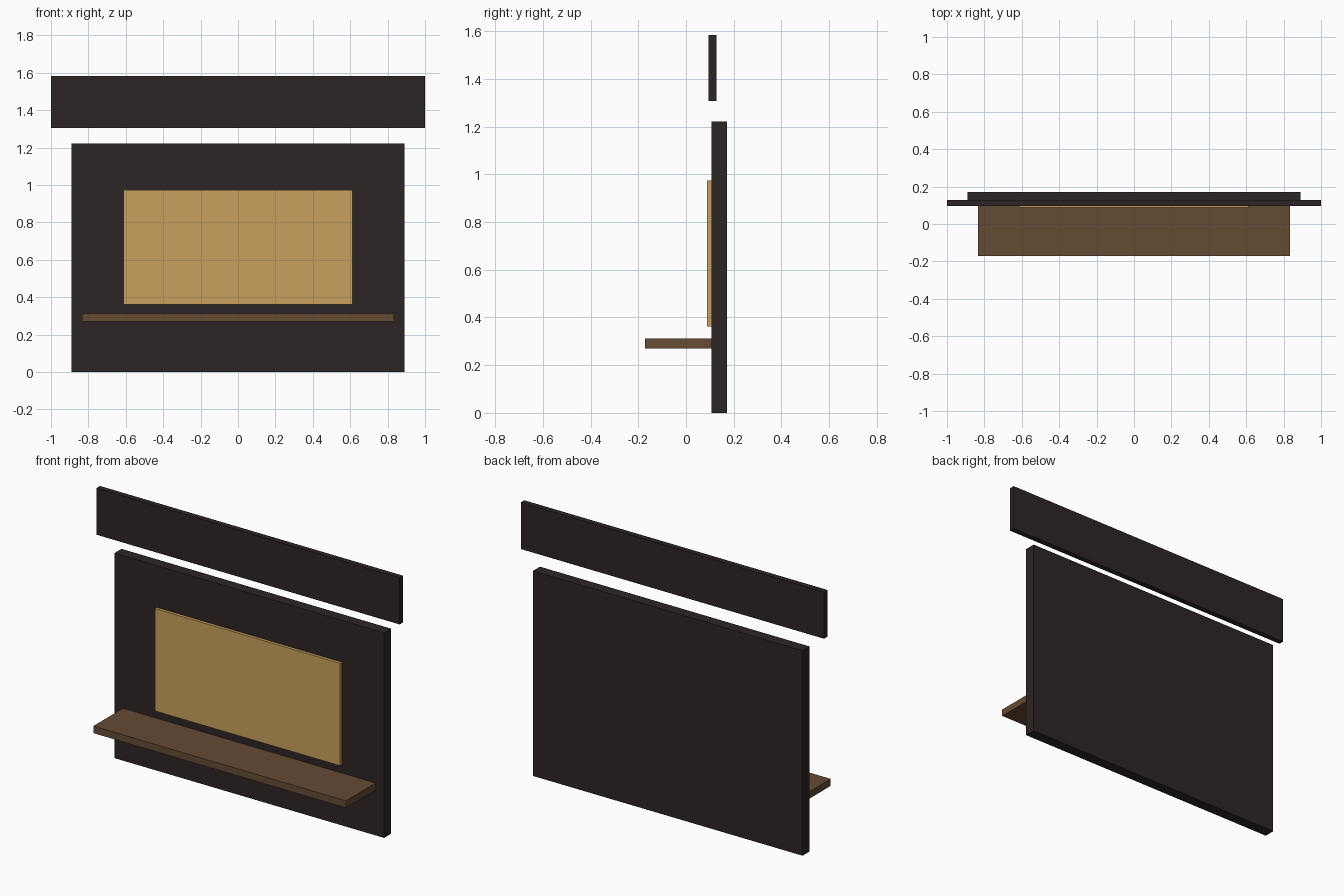
import bpy
import bmesh
from mathutils import Vector

cube = bpy.data.objects.get("Cube")
if cube:
    bpy.data.objects.remove(cube, do_unlink=True)


def make_material(name, rgb):
    mat = bpy.data.materials.new(name)
    mat.use_nodes = True
    colour = (*rgb, 1.0)
    mat.diffuse_color = colour
    mat.node_tree.nodes["Principled BSDF"].inputs["Base Color"].default_value = colour
    return mat


def make_box(name, width, y_range, z_range, mat):
    """Box centred on x = 0, spanning the given depth and height ranges."""
    size = Vector((width, y_range[1] - y_range[0], z_range[1] - z_range[0]))
    centre = Vector((0, sum(y_range) / 2, sum(z_range) / 2))
    bm = bmesh.new()
    bmesh.ops.create_cube(bm, size=1)
    bmesh.ops.scale(bm, vec=size, verts=bm.verts)
    mesh = bpy.data.meshes.new(name)
    bm.to_mesh(mesh)
    bm.free()
    mesh.materials.append(mat)
    obj = bpy.data.objects.new(name, mesh)
    obj.location = centre
    bpy.context.collection.objects.link(obj)
    return obj


dark_wood = make_material("dark wood", (0.027, 0.018, 0.018))
brown_wood = make_material("brown wood", (0.130, 0.070, 0.034))
warm_amber = make_material("warm amber", (0.584, 0.352, 0.109))

# Upright wall standing on the ground
make_box("wall", 1.778, (0.106, 0.172), (0, 1.222), dark_wood)
# Amber window panel standing slightly proud of the wall
make_box("window_panel", 1.222, (0.089, 0.111), (0.362, 0.973), warm_amber)
# Serving counter projecting to the front
make_box("counter_shelf", 1.667, (-0.172, 0.106), (0.27, 0.312), brown_wood)
# Sign board floating above the wall
make_box("sign_board", 2.0, (0.095, 0.128), (1.306, 1.584), dark_wood)
